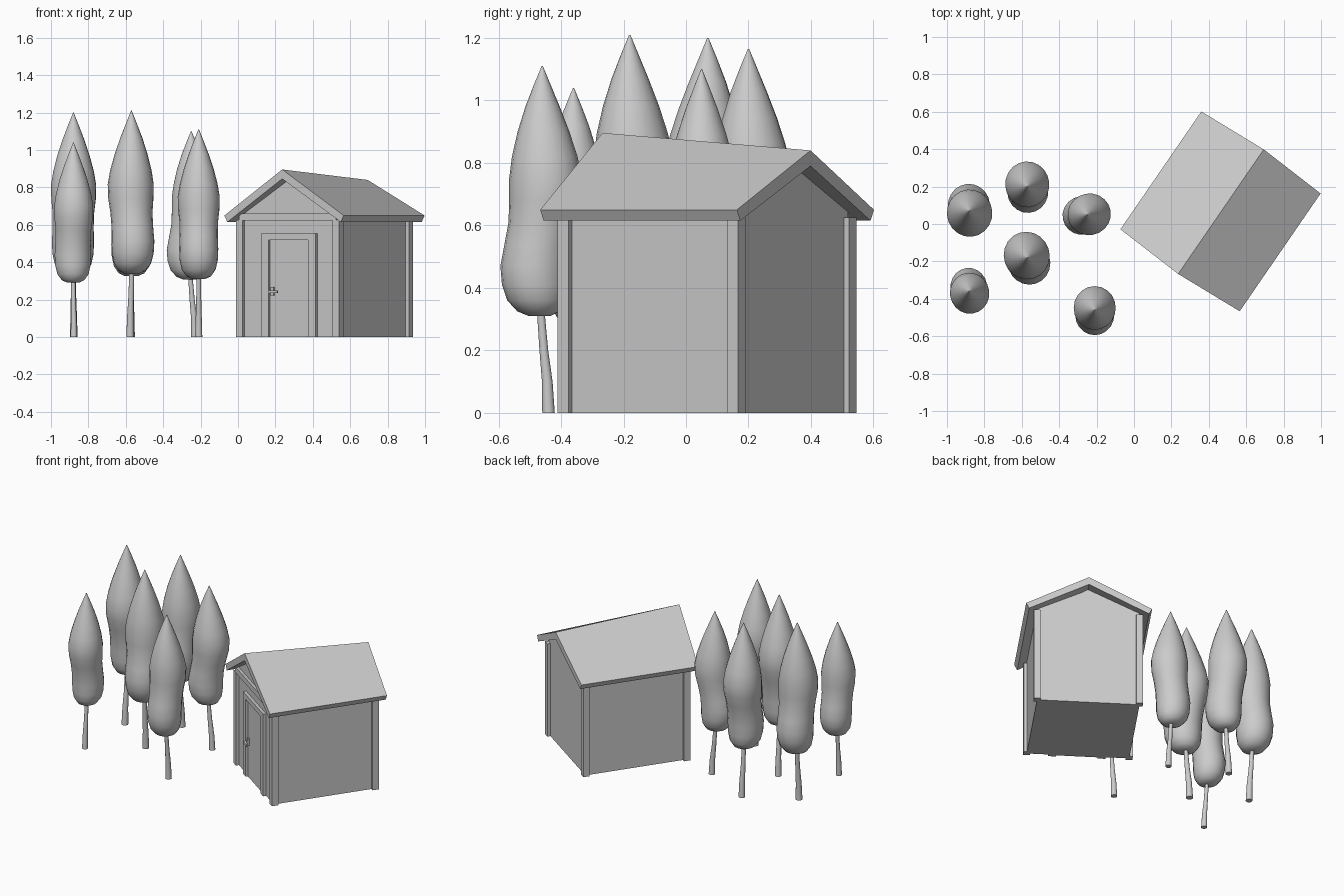
import bpy, bmesh
from math import radians, cos, sin, pi
from mathutils import Matrix

if "Cube" in bpy.data.objects:
    bpy.data.objects.remove(bpy.data.objects["Cube"])

# The hut is modelled in its own axes (u across, v depth), then turned into place
HUT = Matrix.Translation((0.4625, 0.0675, 0)) @ Matrix.Rotation(radians(-34.5), 4, 'Z')


def finish(bm, name, smooth=False):
    bmesh.ops.recalc_face_normals(bm, faces=bm.faces)
    me = bpy.data.meshes.new(name)
    bm.to_mesh(me)
    bm.free()
    ob = bpy.data.objects.new(name, me)
    bpy.context.collection.objects.link(ob)
    if smooth:
        bpy.context.view_layer.objects.active = ob
        ob.select_set(True)
        bpy.ops.object.shade_smooth_by_angle(angle=radians(50))
        ob.select_set(False)
    return ob


def box(name, u0, u1, v0, v1, z0, z1):
    bm = bmesh.new()
    m = Matrix.Translation(((u0 + u1) / 2, (v0 + v1) / 2, (z0 + z1) / 2))
    m = HUT @ m @ Matrix.Diagonal((u1 - u0, v1 - v0, z1 - z0, 1))
    bmesh.ops.create_cube(bm, size=1, matrix=m)
    return finish(bm, name)


def loft(bm, rings, caps=True):
    vs = [[bm.verts.new(p) for p in r] for r in rings]
    n = len(vs[0])
    for a, b in zip(vs, vs[1:]):
        for i in range(n):
            j = (i + 1) % n
            bm.faces.new((a[i], a[j], b[j], b[i]))
    if caps:
        bm.faces.new(vs[0][::-1])
        bm.faces.new(vs[-1])


# Walls: gabled section, lower ridge at the back
def wall_ring(v, ridge):
    return [(-.315, v, 0), (.315, v, 0), (.315, v, .65), (0, v, ridge), (-.315, v, .65)]


bm = bmesh.new()
loft(bm, [wall_ring(-.33, .85), wall_ring(.33, .805)])
bm.transform(HUT)
finish(bm, "walls")


# Roof: thick folded slab, ridge overhangs further than the eaves
def roof_ring(s, ridge):
    e, r = s * .382, s * .404
    return [(-.387, e, .65), (0.003, r, ridge), (.387, e, .65),
            (.368, e, .615), (0.003, r, ridge - .05), (-.368, e, .615)]


bm = bmesh.new()
loft(bm, [roof_ring(-1, .896), roof_ring(1, .84)])
bm.transform(HUT)
finish(bm, "roof")

# Corner posts
for su, nu in ((-1, "left"), (1, "right")):
    for sv, nv in ((-1, "front"), (1, "back")):
        u, v = sorted((su * .293, su * .335)), sorted((sv * .308, sv * .35))
        box(f"{nv}_{nu}_post", *u, *v, 0, .625)

# Front beam, door frame, door and handle
box("front_beam", -.315, .315, -.348, -.32, .622, .66)
box("left_jamb", -.17, -.122, -.35, -.32, 0, .555)
box("right_jamb", .135, .182, -.35, -.32, 0, .555)
box("door_lintel", -.122, .135, -.35, -.32, .52, .555)
box("door", -.122, .135, -.336, -.32, 0, .52)
box("handle_plate", -.113, -.093, -.345, -.33, .222, .268)
box("handle_stem", -.108, -.096, -.368, -.34, .236, .25)
box("handle_lever", -.108, -.053, -.372, -.36, .235, .25)


# Trees: (height, sideways offset, radius) rings, swaying along local x
FOLIAGE = [(.31, .008, .035), (.325, .012, .068), (.36, .018, .094), (.41, .023, .106),
           (.47, .025, .109), (.54, .015, .106), (.61, .001, .107), (.68, -.009, .115),
           (.75, -.011, .117), (.82, -.008, .105), (.9, -.004, .083), (.98, -.001, .055),
           (1.05, 0, .027), (1.11, 0, .002)]
TRUNK = [(0, -.02, .02), (.1, -.016, .017), (.2, -.005, .014), (.34, .006, .012)]


def tree(number, x, y, height, sway):
    place = (Matrix.Translation((x, y, 0)) @ Matrix.Rotation(radians(sway), 4, 'Z')
             @ Matrix.Scale(height / 1.11, 4))
    for part, rows, sides in (("foliage", FOLIAGE, 20), ("trunk", TRUNK, 12)):
        bm = bmesh.new()
        loft(bm, [[(c + r * cos(2 * pi * i / sides), .96 * r * sin(2 * pi * i / sides), z)
                   for i in range(sides)] for z, c, r in rows])
        bm.transform(place)
        finish(bm, f"tree_{part}_{number}", smooth=True)


for n, t in enumerate([(-.88, .07, 1.20, 95), (-.88, -.36, 1.04, 98), (-.57, .20, 1.165, -86),
                       (-.57, -.18, 1.21, -72), (-.25, .05, 1.10, 190), (-.21, -.46, 1.11, -90)], 1):
    tree(n, *t)
